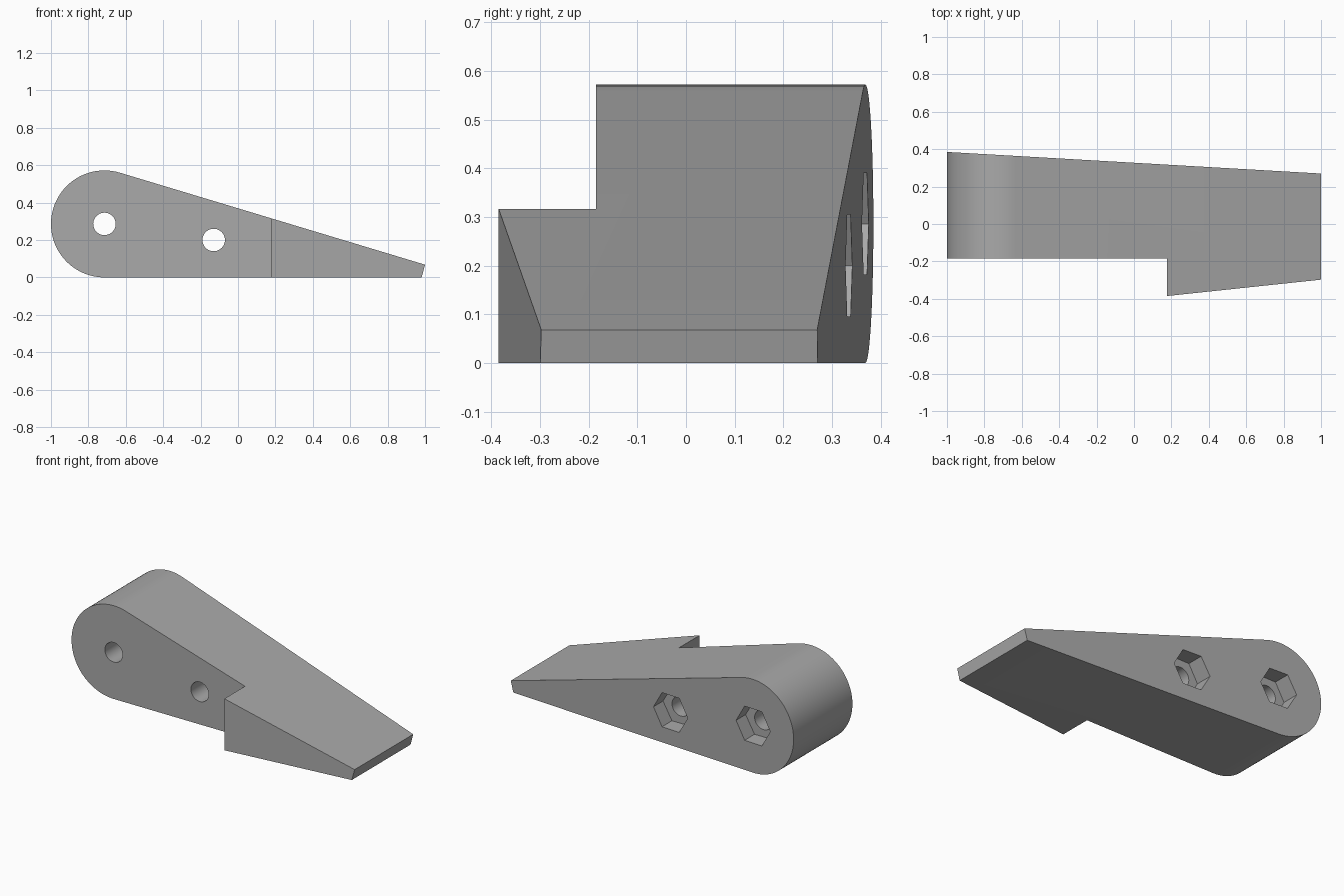
import bpy, bmesh, math
from mathutils import Vector

if "Cube" in bpy.data.objects:
    bpy.data.objects.remove(bpy.data.objects["Cube"])

grey = bpy.data.materials.new("plain grey")
grey.use_nodes = True
colour = (0.4, 0.4, 0.4, 1)
grey.diffuse_color = colour
grey.node_tree.nodes["Principled BSDF"].inputs["Base Color"].default_value = colour


def prism(name, points, offset):
    """Extrude a closed outline along an offset vector."""
    bm = bmesh.new()
    face = bm.faces.new([bm.verts.new(p) for p in points])
    extruded = bmesh.ops.extrude_face_region(bm, geom=[face])["geom"]
    verts = [g for g in extruded if isinstance(g, bmesh.types.BMVert)]
    bmesh.ops.translate(bm, vec=Vector(offset), verts=verts)
    bmesh.ops.recalc_face_normals(bm, faces=bm.faces)
    mesh = bpy.data.meshes.new(name)
    bm.to_mesh(mesh)
    bm.free()
    mesh.materials.append(grey)
    obj = bpy.data.objects.new(name, mesh)
    bpy.context.collection.objects.link(obj)
    return obj


def ring(x, z, radius, sides, y):
    return [(x + radius * math.cos(math.tau * i / sides), y,
             z + radius * math.sin(math.tau * i / sides)) for i in range(sides)]


def carve(target, cutter, operation):
    bpy.context.view_layer.objects.active = target
    mod = target.modifiers.new("carve", "BOOLEAN")
    mod.operation = operation
    mod.solver = "EXACT"
    mod.object = cutter
    bpy.ops.object.modifier_apply(modifier=mod.name)
    bpy.data.objects.remove(cutter)


# Side profile: round heel, tapering to a thin toe
radius = 0.286
cx, cz = radius - 1, radius
toe_x, toe_z = 1.0, 0.068
dx, dz = toe_x - cx, toe_z - cz
slope = math.atan2(dz, dx) - math.asin(radius / math.hypot(dx, dz))
start, end, steps = slope + math.pi / 2, 1.5 * math.pi, 48
profile = [(toe_x - 0.018, -1, 0), (toe_x, -1, toe_z)]
for i in range(steps + 1):
    a = start + (end - start) * i / steps
    profile.append((cx + radius * math.cos(a), -1, cz + radius * math.sin(a)))
wedge = prism("wedge_body", profile, (0, 2, 0))

# Plan outline: slanted back, stepped front
plan = [(-1.1, 0.391), (-1.1, -0.185), (0.177, -0.185), (0.177, -0.385),
        (1.1, -0.287), (1.1, 0.264)]
carve(wedge, prism("plan_cutter", [(x, y, -0.5) for x, y in plan], (0, 0, 2)),
      "INTERSECT")

# Bolt holes with hexagonal nut pockets in the back
for x, z in ((cx, cz), (-0.13, 0.2)):
    carve(wedge, prism("hole_cutter", ring(x, z, 0.06, 40, -1), (0, 2, 0)), "DIFFERENCE")
    back = 0.328 - 0.0575 * x
    carve(wedge, prism("nut_cutter", ring(x, z, 0.121, 6, back - 0.1), (0, 0.5, 0)),
          "DIFFERENCE")

bpy.ops.object.select_all(action="DESELECT")
wedge.select_set(True)
bpy.context.view_layer.objects.active = wedge
bpy.ops.object.shade_smooth_by_angle(angle=math.radians(20))
